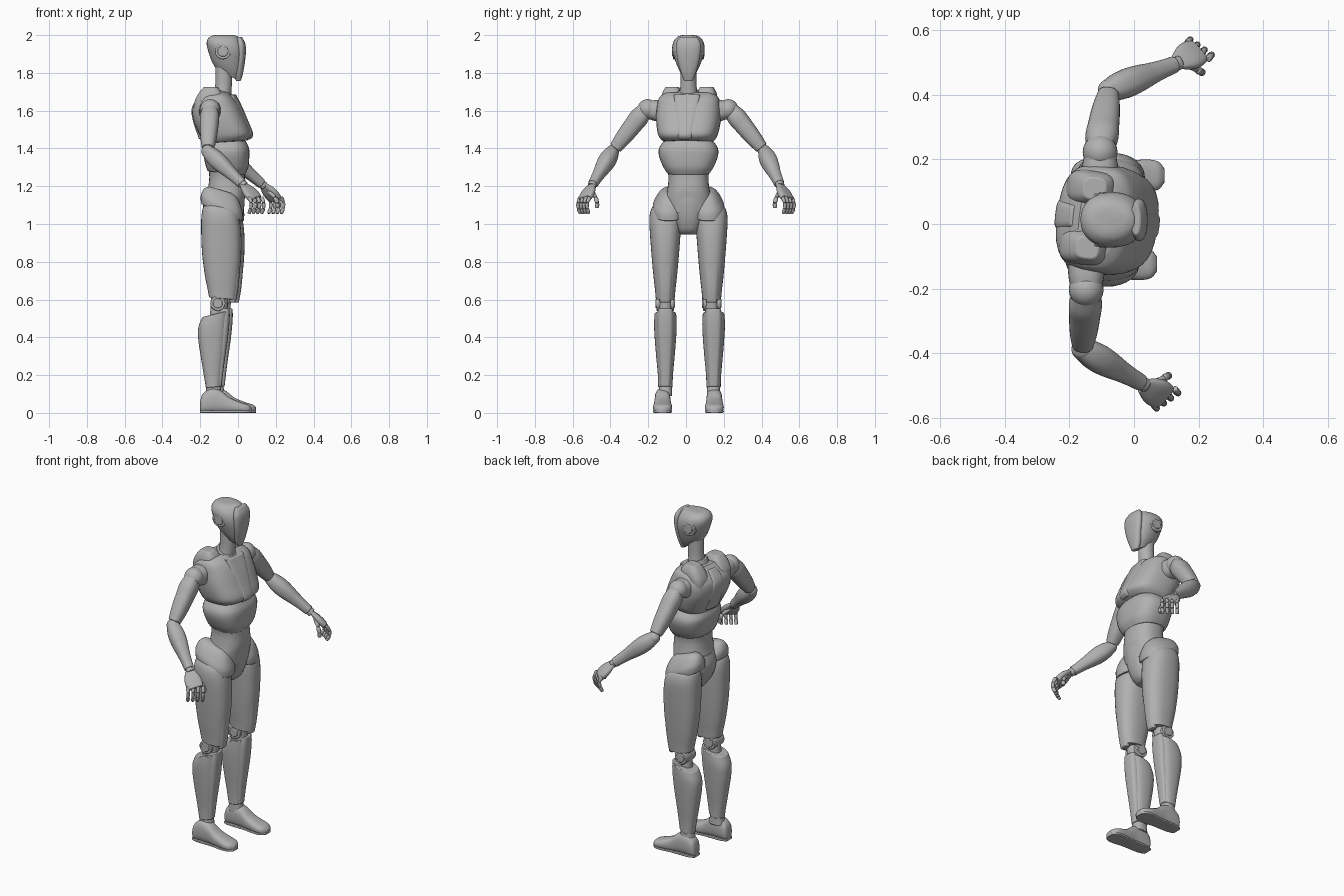
import bpy, bmesh, math
from mathutils import Vector, Matrix

cube = bpy.data.objects.get("Cube")
if cube:
    bpy.data.objects.remove(cube, do_unlink=True)

grey = bpy.data.materials.new("plain grey")
grey.use_nodes = True
COLOUR = (0.44, 0.44, 0.44, 1)
grey.diffuse_color = COLOUR
grey.node_tree.nodes["Principled BSDF"].inputs["Base Color"].default_value = COLOUR

MID = 0.013                      # the body's centre line in y
UPRIGHT = Matrix.Translation((0, MID, 0))
FORWARD = Matrix(((0, 0, 1, 0), (0, 1, 0, MID), (1, 0, 0, 0), (0, 0, 0, 1)))


def turned(degrees, x):
    """Upright frame twisted about a vertical axis at x on the centre line."""
    pivot = Matrix.Translation((x, MID, 0))
    return pivot @ Matrix.Rotation(math.radians(degrees), 4, "Z") @ Matrix.Translation((-x, 0, 0))


def finish(name, bm, bevel):
    bmesh.ops.recalc_face_normals(bm, faces=bm.faces)
    mesh = bpy.data.meshes.new(name)
    bm.to_mesh(mesh)
    bm.free()
    mesh.materials.append(grey)
    mesh.shade_smooth()
    mesh.set_sharp_from_angle(angle=math.radians(40))
    obj = bpy.data.objects.new(name, mesh)
    bpy.context.collection.objects.link(obj)
    if bevel:
        mod = obj.modifiers.new("soft_edges", "BEVEL")
        mod.width, mod.segments, mod.angle_limit = bevel, 2, math.radians(45)
    return obj


def smooth_path(keys, steps):
    """Catmull-Rom interpolation through tuples of numbers."""
    out = []
    for i in range(len(keys) - 1):
        p, a, b, n = keys[max(i - 1, 0)], keys[i], keys[i + 1], keys[min(i + 2, len(keys) - 1)]
        for s in range(steps):
            t = s / steps
            out.append([q + 0.5 * t * (r - o + t * (2 * o - 5 * q + 4 * r - v + t * (3 * (q - r) + v - o)))
                        for o, q, r, v in zip(p, a, b, n)])
    return out + [list(keys[-1])]


def loft(name, rings, frame=UPRIGHT, power=2.4, side=0.0, tilt=(0, 0), sides=32, steps=5, bevel=0.004):
    """Skin rings of (height, back, front, half width); tilt slopes the first and last ring."""
    bm, loops = bmesh.new(), []
    path = smooth_path(rings, steps)
    for k, (h, lo, hi, half) in enumerate(path):
        f = k / (len(path) - 1)
        slope = tilt[0] * (1 - f) + tilt[1] * f
        loop = []
        for j in range(sides):
            ang = math.tau * j / sides
            c, s = math.cos(ang), math.sin(ang)
            a = (hi - lo) / 2 * math.copysign(abs(c) ** (2 / power), c)
            w = half * math.copysign(abs(s) ** (2 / power), s)
            loop.append(bm.verts.new(frame @ Vector(((lo + hi) / 2 + a, side + w, h + slope * a))))
        loops.append(loop)
    for one, two in zip(loops, loops[1:]):
        for j in range(sides):
            i = (j + 1) % sides
            bm.faces.new((one[j], one[i], two[i], two[j]))
    bm.faces.new(loops[0])
    bm.faces.new(loops[-1])
    return finish(name, bm, bevel)


def tube(name, a, b, radii, across=(0, 0, 1), flat=1.0, **more):
    """Limb from a to b with evenly spaced radii; across is its wide direction."""
    a, b = Vector(a), Vector(b)
    axis = (b - a).normalized()
    thin = axis.cross(Vector(across)).normalized()
    wide = axis.cross(thin)
    frame = Matrix.Translation(a) @ Matrix((thin, wide, axis)).transposed().to_4x4()
    length, last = (b - a).length, len(radii) - 1
    rings = [(length * i / last, -r * flat, r * flat, r) for i, r in enumerate(radii)]
    return loft(name, rings, frame, **more)


def ball(name, centre, radius):
    bm = bmesh.new()
    bmesh.ops.create_uvsphere(bm, u_segments=24, v_segments=14, radius=radius,
                              matrix=Matrix.Translation(centre))
    return finish(name, bm, 0)


def disc(name, centre, radius, half):
    """Round plate with its axis along y."""
    c, d = Vector(centre), Vector((0, half, 0))
    return tube(name, c - d, c + d, (radius, radius), power=2, steps=1)


# Head, face and neck
loft("head", [(1.79, -.115, .0, .03), (1.83, -.14, .015, .054), (1.88, -.157, .026, .074),
              (1.925, -.166, .032, .085), (1.96, -.16, .028, .081), (1.985, -.14, .014, .064),
              (1.996, -.118, .0, .045), (2.0, -.095, -.02, .025)], tilt=(-.5, 0), power=2.2)
loft("face_plate", [(1.757, -.01, .015, .022), (1.8, -.02, .027, .04), (1.86, -.01, .037, .056),
                    (1.92, -.01, .042, .065), (1.96, -.01, .037, .063), (1.99, -.01, .02, .046)], power=2.3)
loft("neck", [(1.64, -.14, -.04, .06), (1.7, -.125, -.035, .047), (1.75, -.12, -.032, .042),
              (1.84, -.12, -.03, .042)], power=2)
loft("neck_collar", [(1.67, -.15, -.025, .06), (1.705, -.14, -.03, .054)], power=2, tilt=(-.3, -.3))

# Chest and shoulder plates, twisted a little
twist = turned(-7, -.09)
loft("chest", [(1.435, -.18, .045, .13), (1.47, -.195, .074, .155), (1.55, -.232, .045, .17),
               (1.62, -.236, .014, .168), (1.67, -.2, -.018, .156), (1.697, -.17, -.055, .12)],
     twist, power=2.8, tilt=(.06, 0))
loft("breast_panel", [(1.447, -.05, .063, .04), (1.475, -.05, .08, .045), (1.55, -.05, .051, .056),
                      (1.62, -.05, .02, .064), (1.685, -.06, -.014, .07)], twist, power=4)
loft("back_panel", [(1.45, -.205, -.12, .05), (1.55, -.238, -.12, .06), (1.62, -.242, -.12, .05),
                    (1.68, -.2, -.12, .035)], twist, power=4)
for word, s in (("left", 1), ("right", -1)):
    loft(word + "_shoulder_plate", [(1.6, -.222, -.08, .05), (1.65, -.218, -.07, .056), (1.695, -.195, -.075, .05),
                                    (1.726, -.168, -.098, .034)], twist, power=3, side=s * .092)

# Ribs, waist and pelvis
loft("rib_band", [(1.27, -.16, .035, .113), (1.305, -.172, .054, .135), (1.36, -.182, .06, .156),
                  (1.4, -.185, .058, .156), (1.435, -.175, .04, .135)], power=2.7, tilt=(-.1, .06))
loft("waist", [(1.06, -.175, .026, .112), (1.13, -.172, .034, .122), (1.18, -.16, .04, .112),
               (1.25, -.152, .036, .106), (1.32, -.16, .035, .12)], power=2.4)
loft("pelvis", [(.945, -.11, -.03, .045), (.97, -.135, -.002, .062), (1.03, -.17, .022, .085),
                (1.1, -.185, .034, .1), (1.16, -.17, .036, .1)], power=2.4)

# Legs, the left one a little ahead
for word, s, ahead, shin in (("left", 1, .016, .133), ("right", -1, 0, -.122)):
    leg = Matrix.Translation((ahead, MID, 0))
    hip = Matrix.Translation((ahead / 2, MID, 0))
    loft(word + "_hip_band", [(1.06, -.195, .022, .083), (1.1, -.198, .025, .083), (1.14, -.188, .012, .064),
                              (1.165, -.172, -.005, .046), (1.18, -.15, -.03, .03)],
         hip, side=s * .105, tilt=(-.42, -.3))
    outer = s * .123
    loft(word + "_thigh", [(.605, -.153, -.012, .05), (.65, -.162, -.004, .054), (.72, -.176, .004, .062),
                           (.83, -.19, .016, .072), (.95, -.195, .018, .081), (1.03, -.193, .01, .084),
                           (1.08, -.18, -.005, .073), (1.11, -.15, -.04, .045)],
         leg, side=outer, tilt=(-.1, -.2))
    loft(word + "_thigh_guard", [(.585, -.045, -.012, .028), (.65, -.05, .0, .034), (.75, -.05, .01, .042),
                                 (.85, -.05, .016, .045), (.93, -.05, .008, .045)], leg, power=2.5, side=outer)
    knee = Vector((ahead - .107, MID + outer, .58))
    disc(word + "_knee_joint", knee, .04, .046)
    disc(word + "_knee_cap", knee, .026, .051)
    loft(word + "_knee_link", [(.5, -.15, -.06, .036), (.63, -.14, -.05, .036)], leg, side=outer)
    loft(word + "_shin", [(.135, -.17, -.093, .038), (.2, -.18, -.086, .04), (.3, -.196, -.072, .049),
                          (.4, -.21, -.06, .057), (.47, -.21, -.054, .06), (.525, -.188, -.048, .057)],
         leg, side=shin, tilt=(.1, .25))
    loft(word + "_shin_guard", [(.14, -.13, -.087, .025), (.25, -.13, -.074, .032), (.4, -.13, -.053, .042),
                                (.5, -.12, -.044, .044), (.552, -.1, -.045, .038)], leg, power=3, side=shin)
    loft(word + "_ankle", [(.09, -.175, -.085, .036), (.15, -.165, -.095, .034)], leg, side=shin)
    # Foot skinned from heel to toe
    step = FORWARD.copy()
    step[0][3] = ahead * 1.4
    loft(word + "_foot", [(-.2, .01, .06, .022), (-.187, .0, .1, .036), (-.14, .0, .13, .041), (-.09, .0, .118, .042),
                          (-.04, .0, .08, .046), (.02, .0, .055, .05), (.055, .0, .044, .042), (.072, .006, .03, .02)],
         step, power=2.6, side=s * .137)
    loft(word + "_sole", [(-.2, .0, .014, .028), (-.16, .0, .014, .04), (-.06, .0, .014, .042), (.01, .0, .014, .05),
                          (.05, .0, .014, .044), (.072, .0, .014, .022)], step, power=6, side=s * .137)
    # Round ear disc with a raised centre
    for part, radius, out in (("ear_ring", .043, .082), ("ear_button", .029, .086)):
        disc(word + "_" + part, (-.08, MID + s * out / 2, 1.915), radius, out / 2)

# Arms and hands
ARMS = (("left", 1, (-.105, .235, 1.607), (-.078, .415, 1.385), 0),
        ("right", -1, (-.148, -.215, 1.607), (-.16, -.388, 1.385), -.104))
for word, s, shoulder, elbow, shift in ARMS:
    def place(x, y, z):
        return Vector((x + shift, s * y, z))

    wrist = place(.14, .5, 1.2)
    shoulder, elbow = Vector(shoulder), Vector(elbow)
    ball(word + "_shoulder_joint", shoulder - Vector((0, s * .012, 0)), .054)
    tube(word + "_shoulder_socket", shoulder - Vector((0, s * .09, .01)), shoulder, (.058, .054, .042))
    tube(word + "_upper_arm", shoulder, shoulder.lerp(elbow, .92), (.04, .051, .049, .046, .041, .033))
    ball(word + "_elbow_joint", elbow, .034)
    tube(word + "_forearm", elbow.lerp(wrist, -.06), elbow.lerp(wrist, .93),
         (.028, .041, .045, .041, .034, .029, .026))
    tube(word + "_wrist", elbow.lerp(wrist, .88), wrist, (.022, .022))
    across = Vector((.06, -.045 * s, 0))
    tube(word + "_palm", wrist - Vector((.008, 0, -.008)), place(.198, .535, 1.132),
         (.024, .036, .045, .047, .043), across, .42, power=2.8)
    # Four curled fingers fan out below the knuckles
    for i, finger in enumerate(("little", "ring", "middle", "index")):
        f = i / 3
        joints = [place(.164 + .066 * f, .56 - .05 * f, 1.142), place(.175 + .066 * f, .572 - .048 * f, 1.112),
                  place(.172 + .067 * f, .57 - .046 * f, 1.082), place(.162 + .066 * f, .558 - .044 * f, 1.055)]
        for j in range(3):
            tube(f"{word}_{finger}_finger_{j + 1}", joints[j], joints[j + 1], (.009, .0105, .0095, .008),
                 across, sides=12, steps=2, power=2, bevel=.002)
    thumb = [place(.16, .5, 1.175), place(.196, .478, 1.14), place(.21, .47, 1.11), place(.21, .472, 1.085)]
    for j in range(3):
        tube(f"{word}_thumb_{j + 1}", thumb[j], thumb[j + 1], (.01, .012, .011, .009), across,
             sides=12, steps=2, power=2, bevel=.002)
